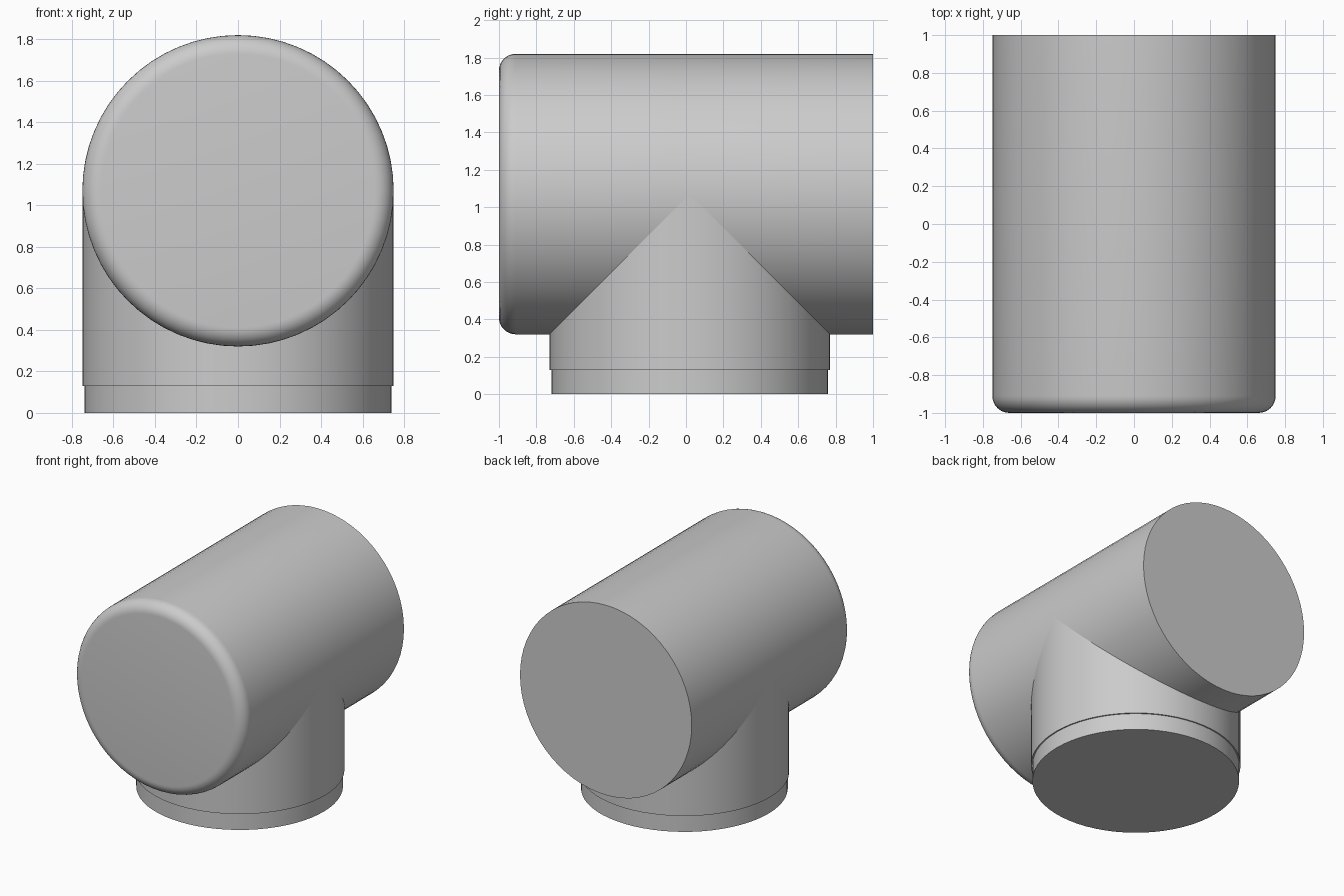
import bpy, math
from mathutils import Matrix

cube = bpy.data.objects.get("Cube")
if cube:
    bpy.data.objects.remove(cube, do_unlink=True)

grey = bpy.data.materials.new("plain grey")
grey.use_nodes = True
colour = (0.6, 0.6, 0.6, 1)
grey.diffuse_color = colour
grey.node_tree.nodes["Principled BSDF"].inputs["Base Color"].default_value = colour

SEGMENTS = 64
RADIUS = 0.75
AXIS_Z = 1.07


def lathe(name, profile, matrix):
    """Closed round solid from (radius, height) points, with flat end caps."""
    verts, faces = [], []
    for r, h in profile:
        for i in range(SEGMENTS):
            a = 2 * math.pi * i / SEGMENTS
            verts.append((r * math.cos(a), r * math.sin(a), h))
    for k in range(len(profile) - 1):
        for i in range(SEGMENTS):
            j = (i + 1) % SEGMENTS
            low, high = k * SEGMENTS, (k + 1) * SEGMENTS
            faces.append((low + i, low + j, high + j, high + i))
    faces.append(tuple(reversed(range(SEGMENTS))))
    faces.append(tuple(range(len(verts) - SEGMENTS, len(verts))))
    mesh = bpy.data.meshes.new(name)
    mesh.from_pydata(verts, [], faces)
    mesh.transform(matrix)
    mesh.materials.append(grey)
    obj = bpy.data.objects.new(name, mesh)
    bpy.context.collection.objects.link(obj)
    bpy.ops.object.select_all(action="DESELECT")
    obj.select_set(True)
    bpy.context.view_layer.objects.active = obj
    bpy.ops.object.shade_smooth_by_angle(angle=math.radians(35))
    return obj


# Horizontal barrel: flat back end, rounded rim on the front end
fillet = 0.09
rim = [(RADIUS - fillet + fillet * math.cos(t), 1 - fillet + fillet * math.sin(t))
       for t in (math.pi / 2 * i / 8 for i in range(9))]
lathe("horizontal_barrel", [(RADIUS, -1)] + rim,
      Matrix.Translation((0, 0, AXIS_Z)) @ Matrix.Rotation(math.pi / 2, 4, "X"))

# Upright branch with a slightly narrower spigot at its foot
lathe("upright_branch",
      [(0.74, 0), (0.74, 0.13), (RADIUS, 0.13), (RADIUS, AXIS_Z)],
      Matrix.Translation((0, 0.02, 0)))
